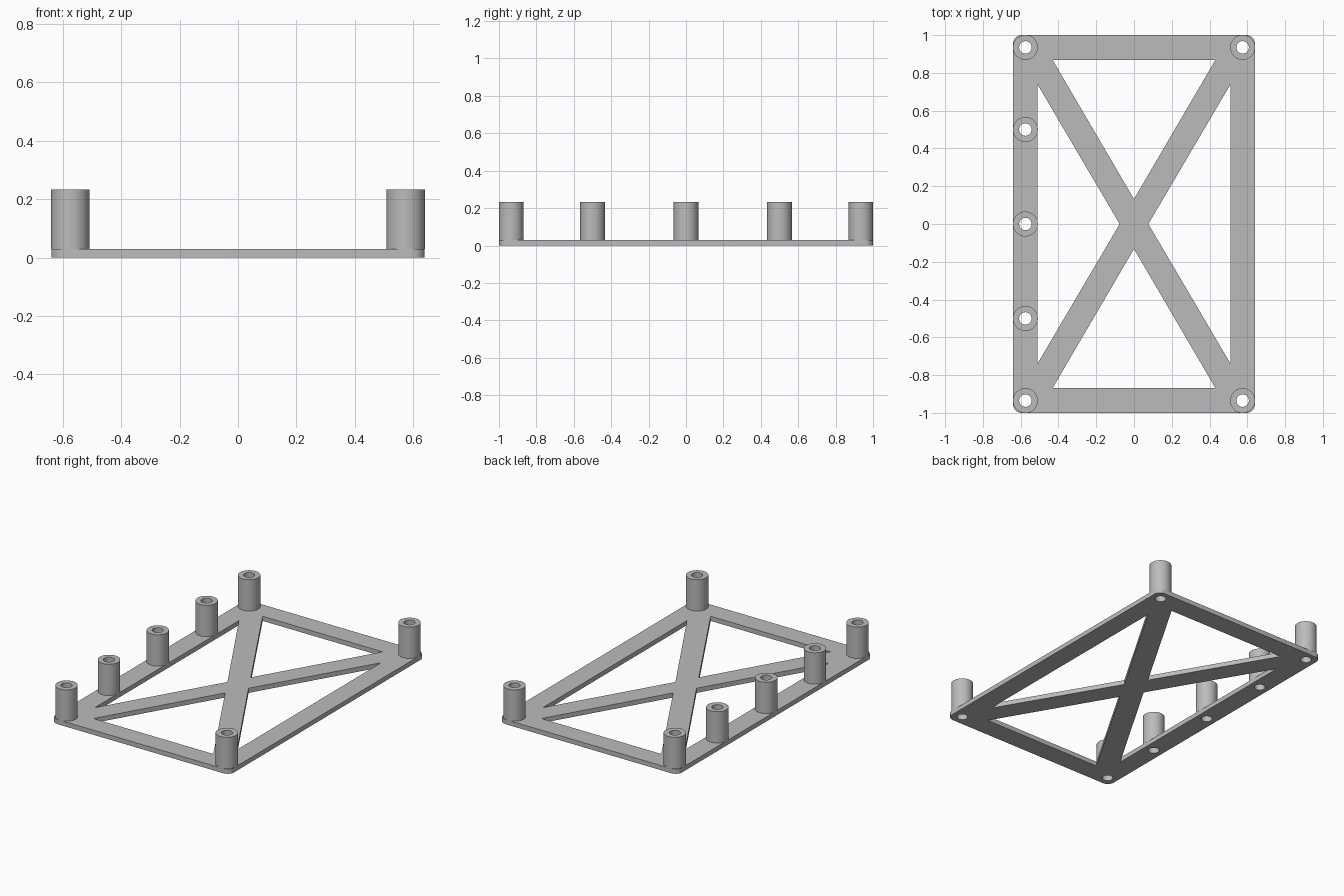
import bpy
from math import cos, sin, pi, radians

if "Cube" in bpy.data.objects:
    bpy.data.objects.remove(bpy.data.objects["Cube"], do_unlink=True)

HALF_X, HALF_Y = 0.64, 1.0
PLATE_TOP, POST_TOP = 0.03, 0.233
POST_R, BORE_R, CORNER_R = 0.066, 0.033, 0.045
POST_X, POST_Y = 0.575, 0.935

grey = bpy.data.materials.new("grey plastic")
grey.use_nodes = True
colour = (0.50, 0.50, 0.50, 1)
grey.diffuse_color = colour
grey.node_tree.nodes["Principled BSDF"].inputs["Base Color"].default_value = colour


def arc(cx, cy, r, start=0.0, sweep=2 * pi, steps=48, closed=True):
    count = steps if closed else steps + 1
    return [(cx + r * cos(start + sweep * i / steps),
             cy + r * sin(start + sweep * i / steps)) for i in range(count)]


def extruded(name, outlines, z0, z1):
    """Solid from flat outlines; inner outlines become through holes."""
    curve = bpy.data.curves.new(name, 'CURVE')
    curve.dimensions = '2D'
    curve.fill_mode = 'BOTH'
    curve.extrude = (z1 - z0) / 2
    for points in outlines:
        spline = curve.splines.new('POLY')
        spline.points.add(len(points) - 1)
        for p, (x, y) in zip(spline.points, points):
            p.co = (x, y, 0, 1)
        spline.use_cyclic_u = True
    obj = bpy.data.objects.new(name, curve)
    obj.location.z = (z0 + z1) / 2
    bpy.context.collection.objects.link(obj)
    bpy.ops.object.select_all(action='DESELECT')
    obj.select_set(True)
    bpy.context.view_layer.objects.active = obj
    bpy.ops.object.convert(target='MESH')
    obj = bpy.context.object
    obj.data.materials.clear()
    obj.data.materials.append(grey)
    bpy.ops.object.shade_smooth_by_angle(angle=radians(30))
    return obj


# Post positions: four corners plus three along the right rail
posts = [("corner_post", sx * POST_X, sy * POST_Y) for sx in (-1, 1) for sy in (-1, 1)]
posts += [("rail_post", -POST_X, y) for y in (-0.5, 0, 0.5)]

# Rounded outer edge of the base frame
outer = []
for k, (sx, sy) in enumerate([(1, 1), (-1, 1), (-1, -1), (1, -1)]):
    outer += arc(sx * (HALF_X - CORNER_R), sy * (HALF_Y - CORNER_R), CORNER_R,
                 k * pi / 2, pi / 2, 10, closed=False)

# Four triangular windows that leave the crossed braces
windows = []
for s in (-1, 1):
    windows.append([(-0.43, s * 0.867), (0.43, s * 0.867), (0, s * 0.132)])
    windows.append([(s * 0.51, -0.738), (s * 0.51, 0.738), (s * 0.076, 0)])

bores = [arc(x, y, BORE_R) for _, x, y in posts]
extruded("base_frame", [outer] + windows + bores, 0, PLATE_TOP)

# Hollow standoff posts
for name, x, y in posts:
    extruded(name, [arc(x, y, POST_R), arc(x, y, BORE_R)], PLATE_TOP, POST_TOP)
